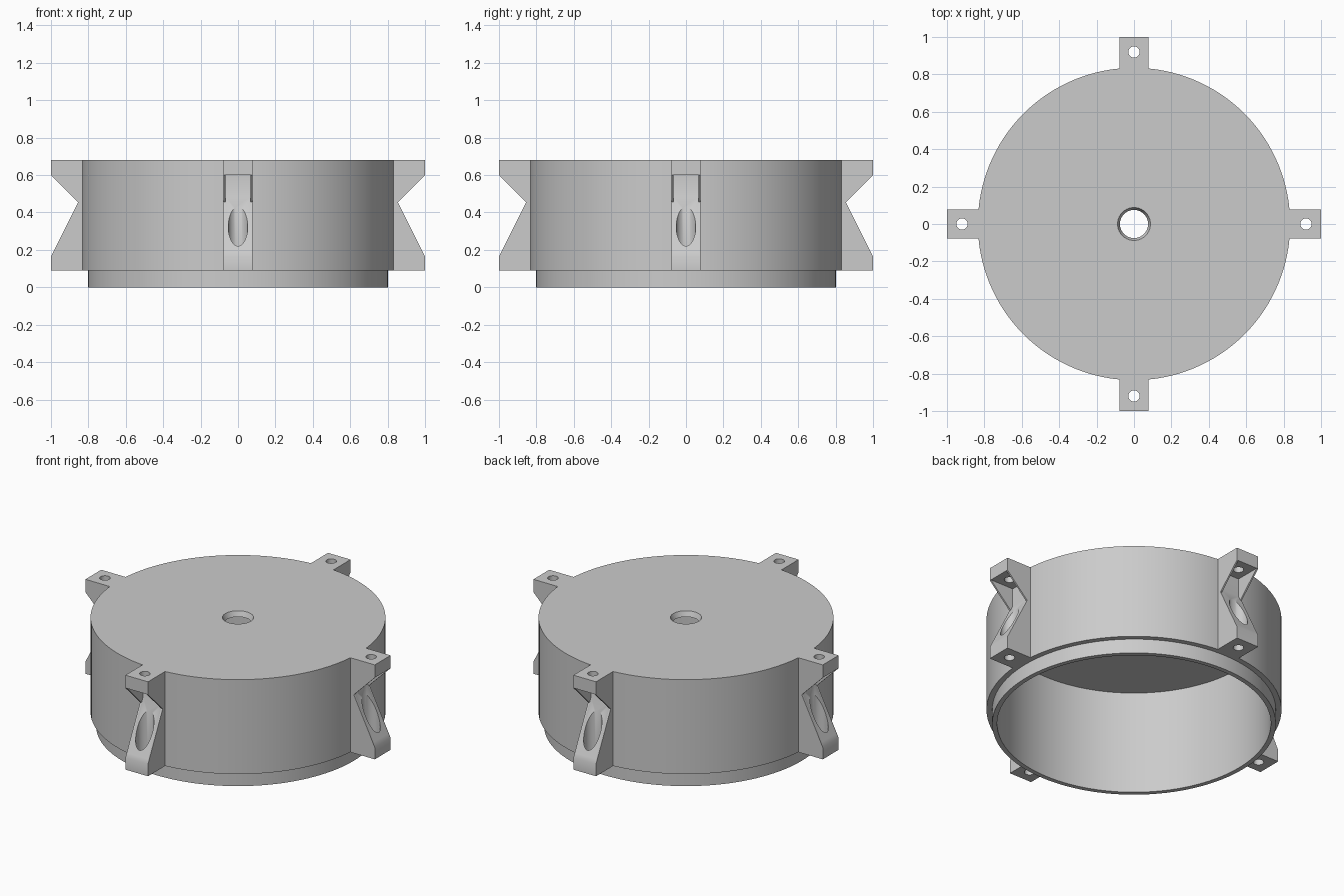
import bpy, bmesh, math
from mathutils import Matrix

if "Cube" in bpy.data.objects:
    bpy.data.objects.remove(bpy.data.objects["Cube"], do_unlink=True)

grey = bpy.data.materials.new("plain grey")
grey.use_nodes = True
colour = (0.6, 0.6, 0.6, 1)
grey.diffuse_color = colour
grey.node_tree.nodes["Principled BSDF"].inputs["Base Color"].default_value = colour


def make_object(name, bm):
    bmesh.ops.recalc_face_normals(bm, faces=bm.faces[:])
    mesh = bpy.data.meshes.new(name)
    bm.to_mesh(mesh)
    bm.free()
    mesh.materials.append(grey)
    obj = bpy.data.objects.new(name, mesh)
    bpy.context.collection.objects.link(obj)
    return obj


def lathe(name, profile, steps):
    """Turn a closed (radius, z) outline around the z axis."""
    bm = bmesh.new()
    rings = []
    for i in range(steps):
        a = 2 * math.pi * i / steps
        rings.append([bm.verts.new((r * math.cos(a), r * math.sin(a), z)) for r, z in profile])
    for i in range(steps):
        a, b = rings[i], rings[(i + 1) % steps]
        for j in range(len(profile)):
            k = (j + 1) % len(profile)
            bm.faces.new((a[j], b[j], b[k], a[k]))
    return make_object(name, bm)


def prism(name, outline, half_width):
    """Extrude an (x, z) outline along y."""
    bm = bmesh.new()
    face = bm.faces.new([bm.verts.new((x, -half_width, z)) for x, z in outline])
    moved = bmesh.ops.extrude_face_region(bm, geom=[face])["geom"]
    verts = [v for v in moved if isinstance(v, bmesh.types.BMVert)]
    bmesh.ops.translate(bm, verts=verts, vec=(0, 2 * half_width, 0))
    return make_object(name, bm)


def cylinder(name, radius, x, low, high):
    bm = bmesh.new()
    bmesh.ops.create_cone(bm, cap_ends=True, segments=40, radius1=radius, radius2=radius,
                          depth=high - low, matrix=Matrix.Translation((x, 0, (low + high) / 2)))
    return make_object(name, bm)


def smooth(obj):
    bpy.ops.object.select_all(action="DESELECT")
    obj.select_set(True)
    bpy.context.view_layer.objects.active = obj
    bpy.ops.object.shade_smooth_by_angle(angle=math.radians(30))


# Hollow round cover with a stepped lower lip and a tapered centre hole
OUTER, LIP, INNER = 0.835, 0.803, 0.775
BASE, TOP, CEILING = 0.09, 0.68, 0.648
cover = lathe("cover", [
    (0.088, TOP), (OUTER, TOP), (OUTER, BASE), (LIP, BASE),
    (LIP, 0), (INNER, 0), (INNER, CEILING), (0.075, CEILING)], 128)
smooth(cover)

# Notched mounting lug
lug = prism("mounting_lug_1", [
    (0.825, BASE), (1, BASE), (1, 0.165), (0.855, 0.455),
    (1, 0.6), (1, TOP), (0.825, TOP)], 0.078)

# Pocket between thin cheeks, screw head recess and through hole
BOLT_X = 0.92
cutters = [
    prism("pocket_cutter", [(0.84, 0.485), (1.1, -0.035), (1.1, 0.6), (0.84, 0.6)], 0.068),
    cylinder("recess_cutter", 0.052, BOLT_X, 0.17, 0.58),
    cylinder("hole_cutter", 0.03, BOLT_X, 0, 0.8),
]
for cutter in cutters:
    cut = lug.modifiers.new(cutter.name, "BOOLEAN")
    cut.operation = "DIFFERENCE"
    cut.solver = "EXACT"
    cut.object = cutter

# Bake the cuts, then drop the cutters
bpy.context.view_layer.update()
evaluated = lug.evaluated_get(bpy.context.evaluated_depsgraph_get())
cut_mesh = bpy.data.meshes.new_from_object(evaluated)
lug.modifiers.clear()
lug.data = cut_mesh
for cutter in cutters:
    bpy.data.objects.remove(cutter, do_unlink=True)
smooth(lug)

# Repeat the lug on all four sides
for i in range(1, 4):
    copy = bpy.data.objects.new(f"mounting_lug_{i + 1}", lug.data)
    copy.rotation_euler.z = i * math.pi / 2
    bpy.context.collection.objects.link(copy)
